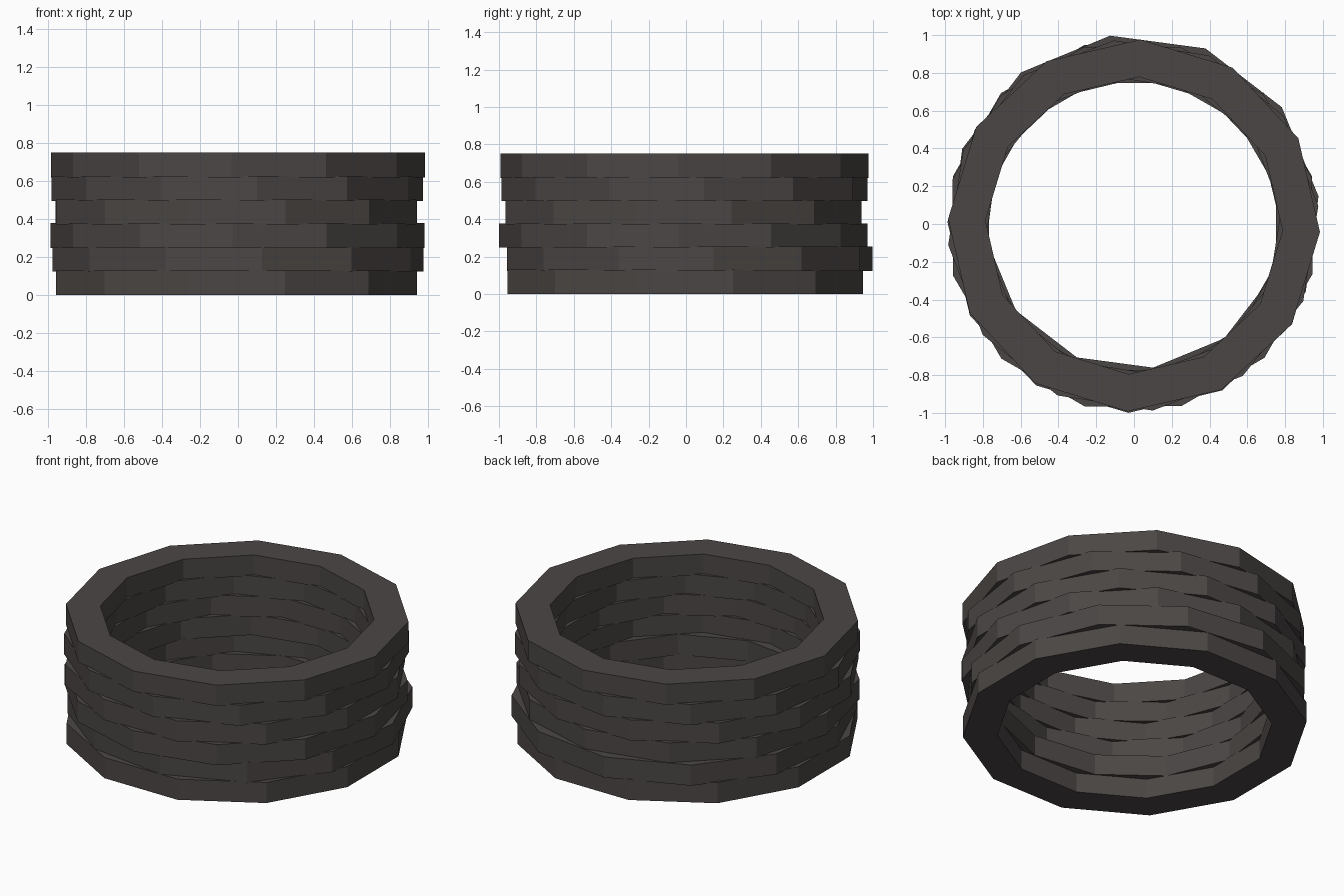
import bpy, bmesh, math

if "Cube" in bpy.data.objects:
    bpy.data.objects.remove(bpy.data.objects["Cube"])

SIDES, R_OUT, R_IN, HEIGHT, STEP = 12, 0.985, 0.787, 0.13, 0.124

stone = bpy.data.materials.new("dark_stone")
stone.diffuse_color = (0.07, 0.062, 0.059, 1)
stone.use_nodes = True
stone.node_tree.nodes["Principled BSDF"].inputs["Base Color"].default_value = stone.diffuse_color


def stone_ring(name, turn, x, y, z):
    """Flat twelve-sided ring of stones, one course of the wall."""
    bm = bmesh.new()
    loops = []
    for r, h in ((R_OUT, 0), (R_OUT, HEIGHT), (R_IN, HEIGHT), (R_IN, 0)):
        loops.append([bm.verts.new((r * math.cos(a), r * math.sin(a), h))
                      for a in (math.radians(turn) + i * math.tau / SIDES for i in range(SIDES))])
    for k in range(4):
        a, b = loops[k], loops[(k + 1) % 4]
        for i in range(SIDES):
            j = (i + 1) % SIDES
            bm.faces.new((a[i], a[j], b[j], b[i]))
    bmesh.ops.recalc_face_normals(bm, faces=bm.faces)
    mesh = bpy.data.meshes.new(name)
    bm.to_mesh(mesh)
    bm.free()
    mesh.materials.append(stone)
    ob = bpy.data.objects.new(name, mesh)
    ob.location = (x, y, z)
    bpy.context.collection.objects.link(ob)


# Courses from the ground up: turn in degrees, slight x and y shift
courses = [(15, -0.008, -0.004), (7.4, 0.0, 0.02), (-1.5, -0.003, -0.015),
           (15.2, -0.008, -0.014), (6, -0.004, -0.008), (-2, 0.0, -0.008)]
for n, (turn, x, y) in enumerate(courses):
    stone_ring(f"stone_course_{n + 1}", turn, x, y, n * STEP)
